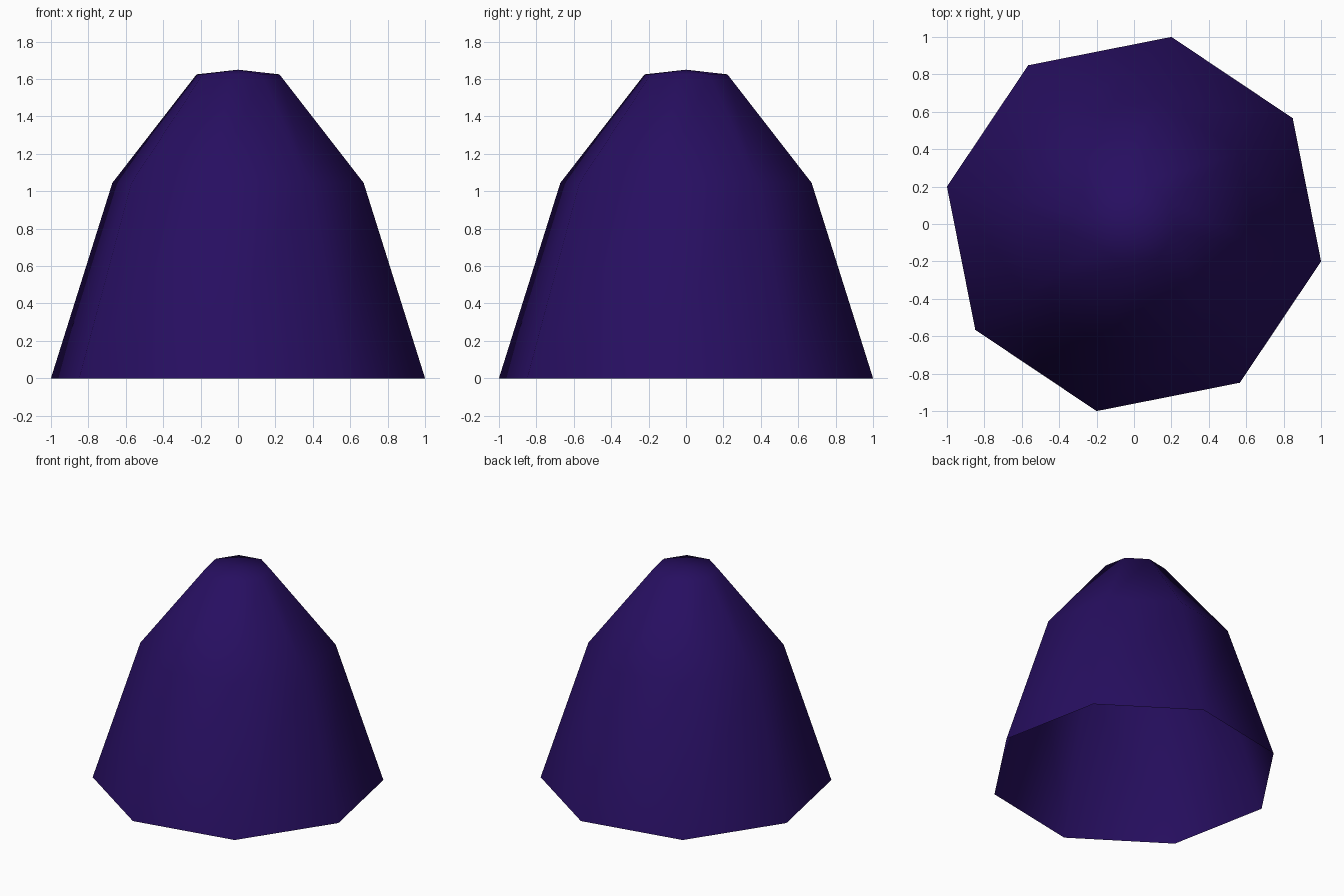
import bpy
import bmesh
import math

cube = bpy.data.objects.get("Cube")
if cube:
    bpy.data.objects.remove(cube, do_unlink=True)

SIDES = 8
TURN = math.atan2(1.0, 0.2)           # direction of one corner of the octagon
PROFILE = [(1.02, 0.0), (0.685, 1.045), (0.226, 1.625)]   # radius, height
APEX_Z = 1.65

# Dark violet material
violet = bpy.data.materials.new("dark_violet")
violet.use_nodes = True
colour = (0.02, 0.0045, 0.118, 1.0)
violet.diffuse_color = colour
violet.node_tree.nodes["Principled BSDF"].inputs["Base Color"].default_value = colour

# Hollow shell: octagonal rings closed by a shallow tip, open underneath
bm = bmesh.new()
rings = []
for radius, z in PROFILE:
    angles = [TURN + math.tau * i / SIDES for i in range(SIDES)]
    rings.append([bm.verts.new((radius * math.cos(a), radius * math.sin(a), z))
                  for a in angles])
apex = bm.verts.new((0, 0, APEX_Z))

for i in range(SIDES):
    j = (i + 1) % SIDES
    for low, high in zip(rings, rings[1:]):
        bm.faces.new((low[i], low[j], high[j], high[i]))
    bm.faces.new((rings[-1][i], rings[-1][j], apex))

for face in bm.faces:
    face.smooth = True

mesh = bpy.data.meshes.new("domed_shell")
bm.to_mesh(mesh)
bm.free()
mesh.materials.append(violet)
shell = bpy.data.objects.new("domed_shell", mesh)
bpy.context.collection.objects.link(shell)
